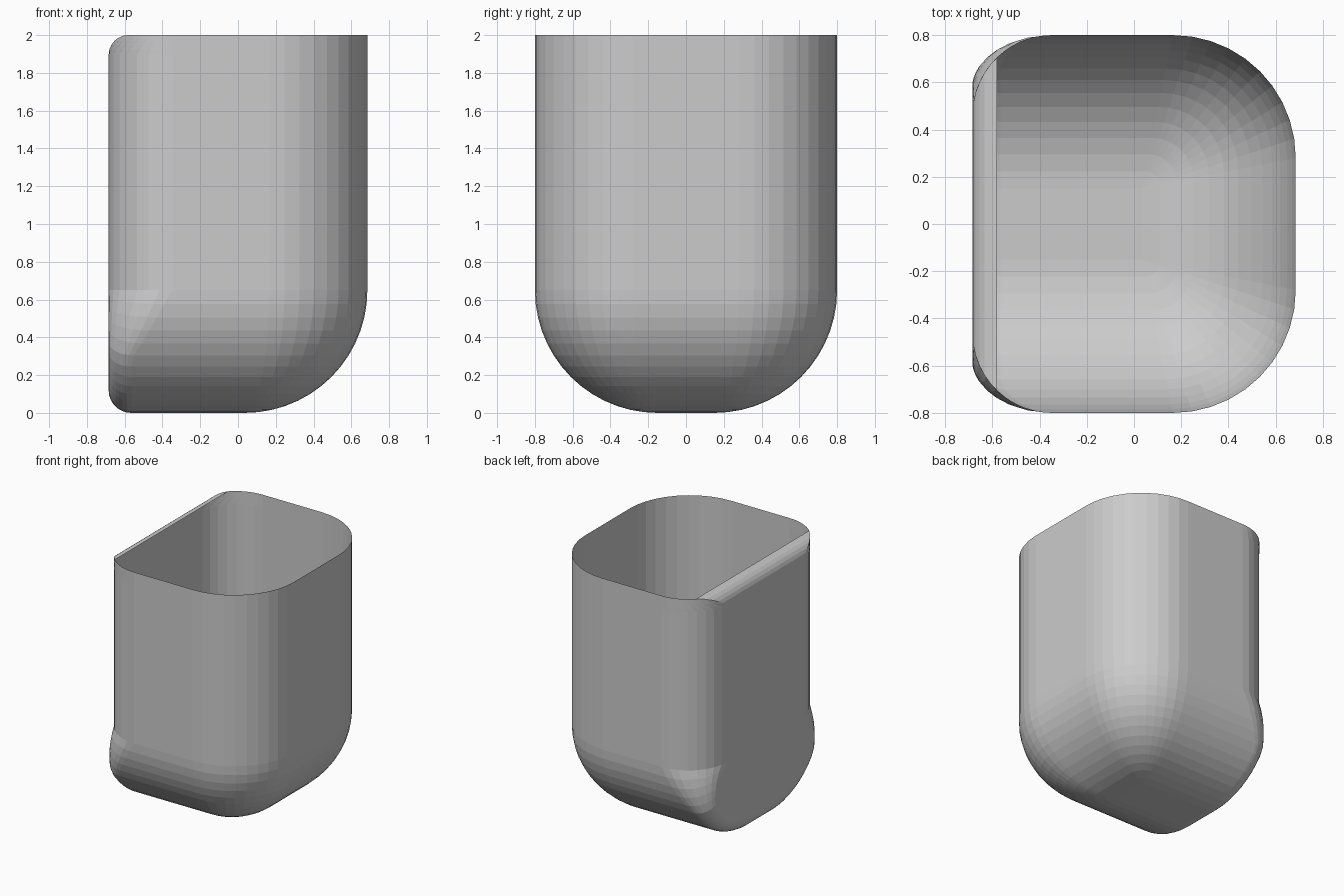
import bpy, bmesh
from math import sin, cos, acos, pi

if "Cube" in bpy.data.objects:
    bpy.data.objects.remove(bpy.data.objects["Cube"])

XL, XR, HY = -0.685, 0.685, 0.80    # outer extents
RB = 0.65                           # big bottom rounding
RC, RL, RS = 0.52, 0.34, 0.12       # right corner, left corner, small bottom-left rounding
RT = 0.105                          # rounding along the top of the back wall
NF, NC, NA = 8, 10, 14              # segments: left rounding, right corner, bottom arc


def half_row(theta, z, inset=0.0):
    """One level of the wall, from the left wall round to the right wall (y > 0)."""
    d = RB * (1 - cos(theta))
    h, xr = HY - d, XR - d
    t = min(1, max(0, (z - 0.28) / (RB - 0.28)))
    r = RS + (RL - RS) * t
    p0 = acos(1 - inset / r)
    pts = []
    for i in range(NF + 1):         # left rounding, perpendicular to the U-shaped edge
        p = p0 + (pi / 2 - p0) * i / NF
        off = r * (1 - sin(p))
        pts.append((XL + r * (1 - cos(p)), h - off * cos(theta), z + off * sin(theta)))
    rc = RC * cos(theta)
    for i in range(NC + 1):         # right corner, shrinking towards the base
        a = pi / 2 * i / NC
        pts.append((xr - rc + rc * sin(a), h - rc + rc * cos(a), z))
    return pts


# levels: rounded top of the left wall, straight wall, rounded base
rows = []
for i in range(7):
    a = pi / 2 * (1 - i / 6)
    rows.append(half_row(0, 2 - RT + RT * sin(a), RT * (1 - cos(a))))
for i in range(NA + 1):
    th = pi / 2 * i / NA
    rows.append(half_row(th, RB * (1 - sin(th))))

bm = bmesh.new()
front = [[bm.verts.new((x, -y, z)) for x, y, z in row] for row in rows]
back = [[bm.verts.new(p) for p in row] for row in rows]

for j in range(len(rows) - 1):
    for side in (front, back):
        for i in range(len(rows[0]) - 1):
            bm.faces.new((side[j][i], side[j][i + 1], side[j + 1][i + 1], side[j + 1][i]))
    for i in (0, -1):               # flat left and right walls
        bm.faces.new((front[j][i], back[j][i], back[j + 1][i], front[j + 1][i]))
for i in range(len(rows[0]) - 1):   # base strip
    bm.faces.new((front[-1][i], front[-1][i + 1], back[-1][i + 1], back[-1][i]))

bmesh.ops.remove_doubles(bm, verts=bm.verts, dist=0.0005)
bmesh.ops.recalc_face_normals(bm, faces=bm.faces)
if sum(f.normal.dot(f.calc_center_median() - f.calc_center_median().project((0, 0, 1))) for f in bm.faces) < 0:
    bmesh.ops.reverse_faces(bm, faces=bm.faces)

mesh = bpy.data.meshes.new("open_bucket")
bm.to_mesh(mesh)
bm.free()
bucket = bpy.data.objects.new("open_bucket", mesh)
bpy.context.collection.objects.link(bucket)
